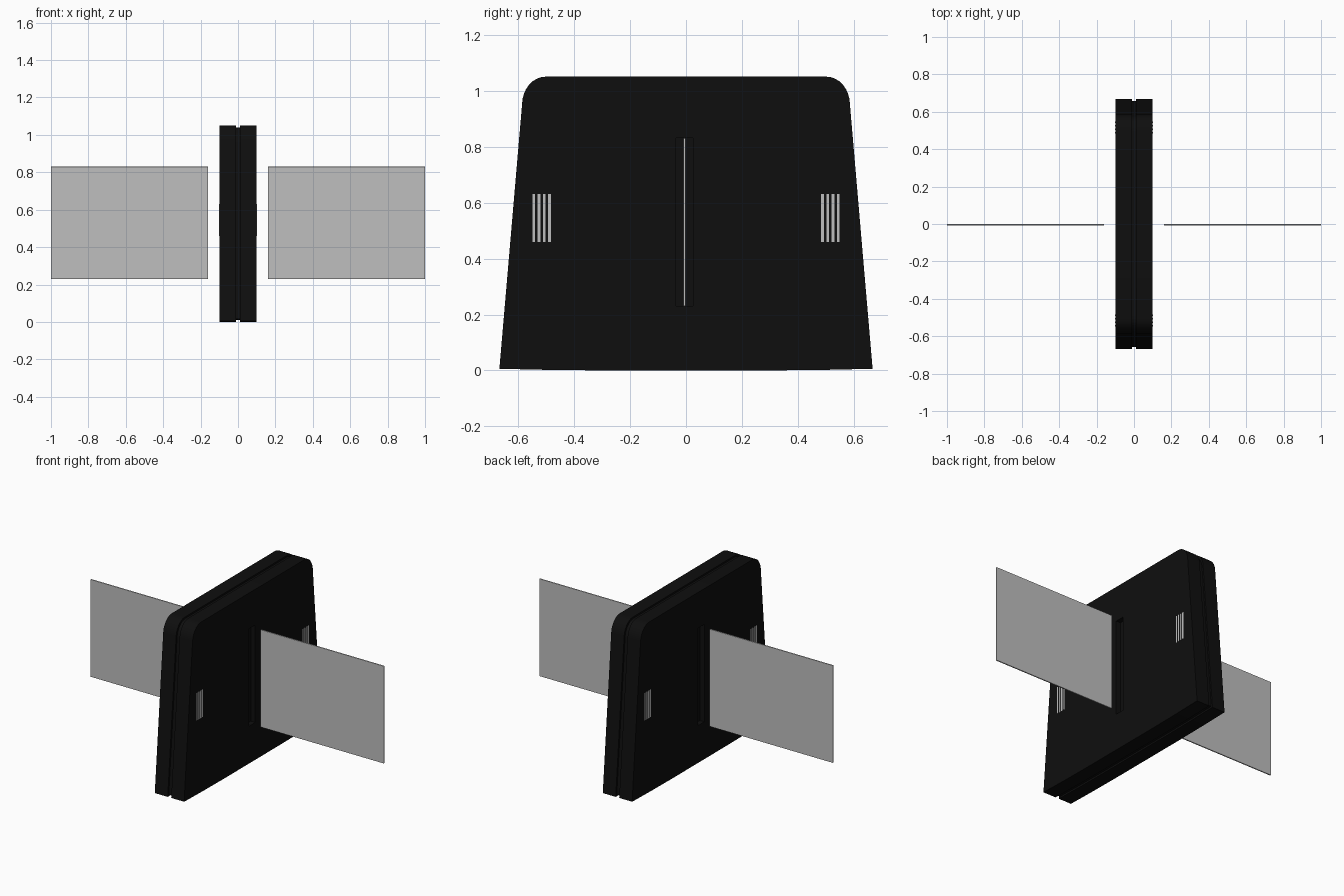
import bpy, bmesh, math

cube = bpy.data.objects.get("Cube")
if cube:
    bpy.data.objects.remove(cube, do_unlink=True)


def material(name, value, rough=0.6):
    m = bpy.data.materials.new(name)
    m.use_nodes = True
    m.diffuse_color = (value, value, value, 1)
    bsdf = m.node_tree.nodes["Principled BSDF"]
    bsdf.inputs["Base Color"].default_value = (value, value, value, 1)
    bsdf.inputs["Roughness"].default_value = rough
    return m


BLACK = material("black_casing", 0.0045)
GREY = material("light_grey", 0.52)


def finish(name, bm, mat):
    bmesh.ops.recalc_face_normals(bm, faces=bm.faces)
    mesh = bpy.data.meshes.new(name)
    bm.to_mesh(mesh)
    bm.free()
    obj = bpy.data.objects.new(name, mesh)
    bpy.context.collection.objects.link(obj)
    if mat:
        mesh.materials.append(mat)
    return obj


def box(name, lo, hi, mat=None):
    bm = bmesh.new()
    bmesh.ops.create_cube(bm, size=1)
    for v in bm.verts:
        for i in range(3):
            v.co[i] = lo[i] if v.co[i] < 0 else hi[i]
    return finish(name, bm, mat)


def activate(obj):
    bpy.ops.object.select_all(action="DESELECT")
    obj.select_set(True)
    bpy.context.view_layer.objects.active = obj


def casing_outline(inset=0.0):
    """Tapered outline with rounded top corners and a slightly bowed base."""
    half = [(0.28, 0.0), (0.49, 0.002), (0.667, 0.006), (0.586, 0.95)]
    for i in range(1, 9):
        a = math.radians(90 * i / 8)
        half.append((0.502 + 0.084 * math.cos(a), 0.95 + 0.1 * math.sin(a)))
    full = half + [(-y, z) for y, z in reversed(half)]
    mid = 0.52
    return [(y * (1 - inset / 0.63), mid + (z - mid) * (1 - inset / mid)) for y, z in full]


def slab(name, x0, x1, inset=0.0):
    bm = bmesh.new()
    face = bm.faces.new([bm.verts.new((x0, y, z)) for y, z in casing_outline(inset)])
    ext = bmesh.ops.extrude_face_region(bm, geom=[face])
    moved = [g for g in ext["geom"] if isinstance(g, bmesh.types.BMVert)]
    bmesh.ops.translate(bm, verts=moved, vec=(x1 - x0, 0, 0))
    return finish(name, bm, BLACK)


# Recessed core that forms the groove between the two casing halves
slab("casing_core", -0.03, 0.03, 0.01)

for side, label in ((1, "left"), (-1, "right")):
    def span(a, b):
        return sorted((side * a, side * b))

    # Casing half with a shallow slot behind the panel
    half = slab(label + "_casing", *span(0.012, 0.1))
    x0, x1 = span(0.07, 0.13)
    cutter = box("slot_cutter", (x0, -0.035, 0.23), (x1, 0.025, 0.83))
    cutter.hide_render = True
    activate(half)
    cut = half.modifiers.new("slot", "BOOLEAN")
    cut.operation = "DIFFERENCE"
    cut.solver = "EXACT"
    cut.object = cutter
    bpy.ops.object.modifier_apply(modifier=cut.name)
    bpy.data.objects.remove(cutter, do_unlink=True)
    bpy.ops.object.shade_smooth_by_angle(angle=math.radians(30))

    # Thin flat panel standing clear of the casing
    x0, x1 = span(0.16, 1.0)
    panel = box(label + "_panel", (x0, -0.009, 0.23), (x1, -0.001, 0.83), GREY)
    activate(panel)
    bevel = panel.modifiers.new("soft_edges", "BEVEL")
    bevel.width = 0.002
    bevel.segments = 2

    # Groups of four vertical vent bars near the front and back edges
    x0, x1 = span(0.098, 0.101)
    for end, place in ((-1, "front"), (1, "back")):
        for i in range(4):
            y = end * 0.516 + (i - 1.5) * 0.0187
            box(f"{label}_{place}_vent_{i + 1}", (x0, y - 0.005, 0.46), (x1, y + 0.005, 0.63), GREY)
